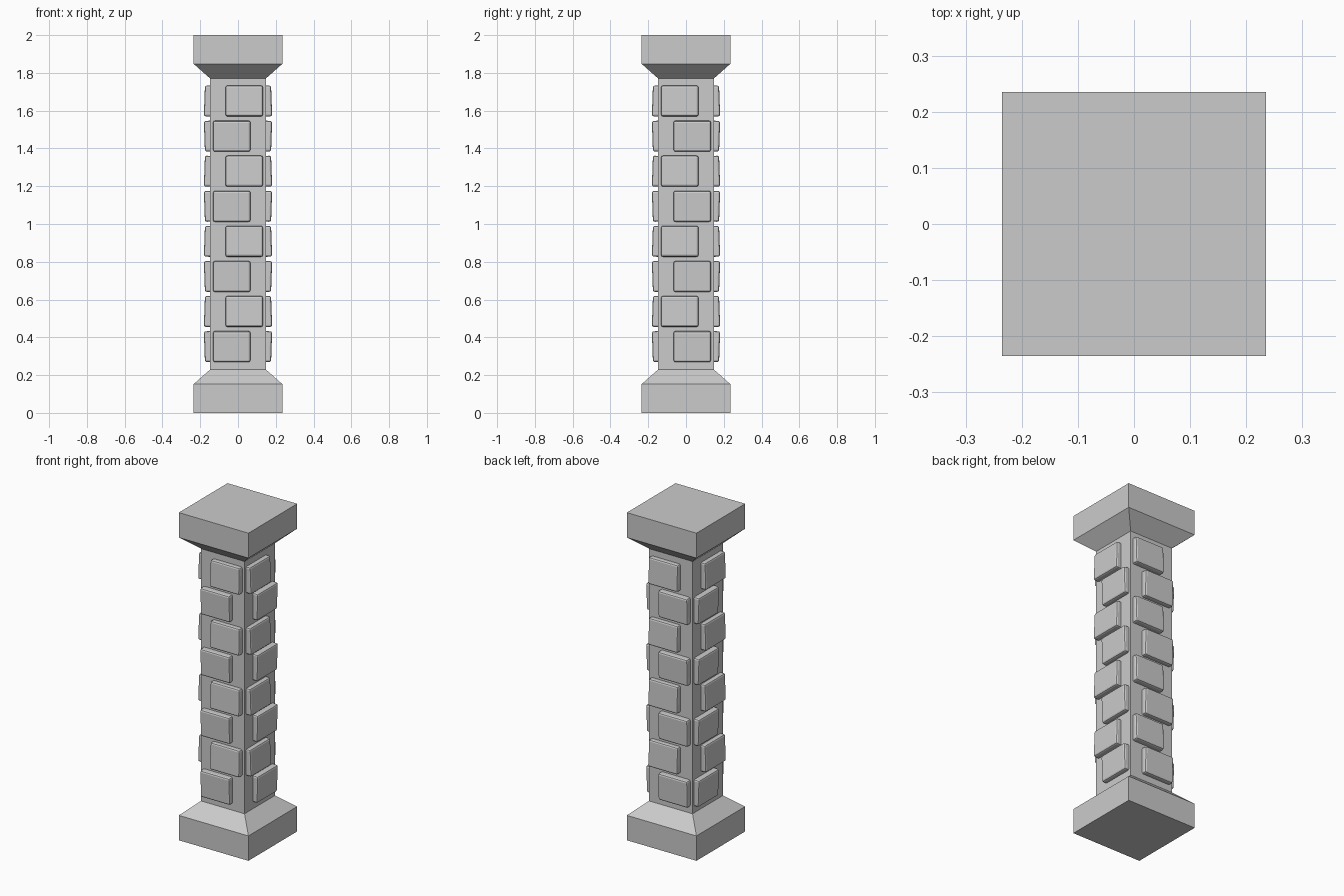
import bpy, bmesh
from math import radians
from mathutils import Matrix, Vector

if "Cube" in bpy.data.objects:
    bpy.data.objects.remove(bpy.data.objects["Cube"])


def make_object(name, bm):
    bmesh.ops.recalc_face_normals(bm, faces=bm.faces)
    mesh = bpy.data.meshes.new(name)
    bm.to_mesh(mesh)
    bm.free()
    obj = bpy.data.objects.new(name, mesh)
    bpy.context.collection.objects.link(obj)
    return obj


def square_column(name, profile):
    """Stack square rings given as (half width, height)."""
    bm = bmesh.new()
    rings = [[bm.verts.new((sx * h, sy * h, z))
              for sx, sy in ((-1, -1), (1, -1), (1, 1), (-1, 1))]
             for h, z in profile]
    for a, b in zip(rings, rings[1:]):
        for i in range(4):
            j = (i + 1) % 4
            bm.faces.new((a[i], a[j], b[j], b[i]))
    bm.faces.new(rings[0][::-1])
    bm.faces.new(rings[-1])
    return make_object(name, bm)


def stone(name, face, row):
    """Bevelled block on one face; face 0 front, 1 right, 2 back, 3 left."""
    bm = bmesh.new()
    bmesh.ops.create_cube(bm, size=1)
    bmesh.ops.scale(bm, vec=(0.198, 0.05, 0.163), verts=bm.verts)
    bmesh.ops.bevel(bm, geom=bm.edges[:], offset=0.01, segments=2,
                    profile=0.5, affect='EDGES')
    shift = 0.033 if row % 2 else -0.033
    if face in (1, 2):
        shift = -shift
    tilt = radians(-2 if row % 2 else 2)
    bm.transform(Matrix.Rotation(radians(90 * face), 4, 'Z')
                 @ Matrix.Translation(Vector((shift, -0.153, 0.351 + 0.1857 * row)))
                 @ Matrix.Rotation(tilt, 4, 'X'))
    return make_object(name, bm)


# Plinth, shaft and capital in one symmetric body
square_column("pillar_body", [(0.235, 0), (0.235, 0.152), (0.147, 0.23),
                              (0.147, 1.77), (0.235, 1.848), (0.235, 2)])

# Staggered facing stones on all four sides
for face, side in enumerate(("front", "right", "back", "left")):
    for row in range(8):
        stone(f"{side}_stone_{row + 1}", face, row)
